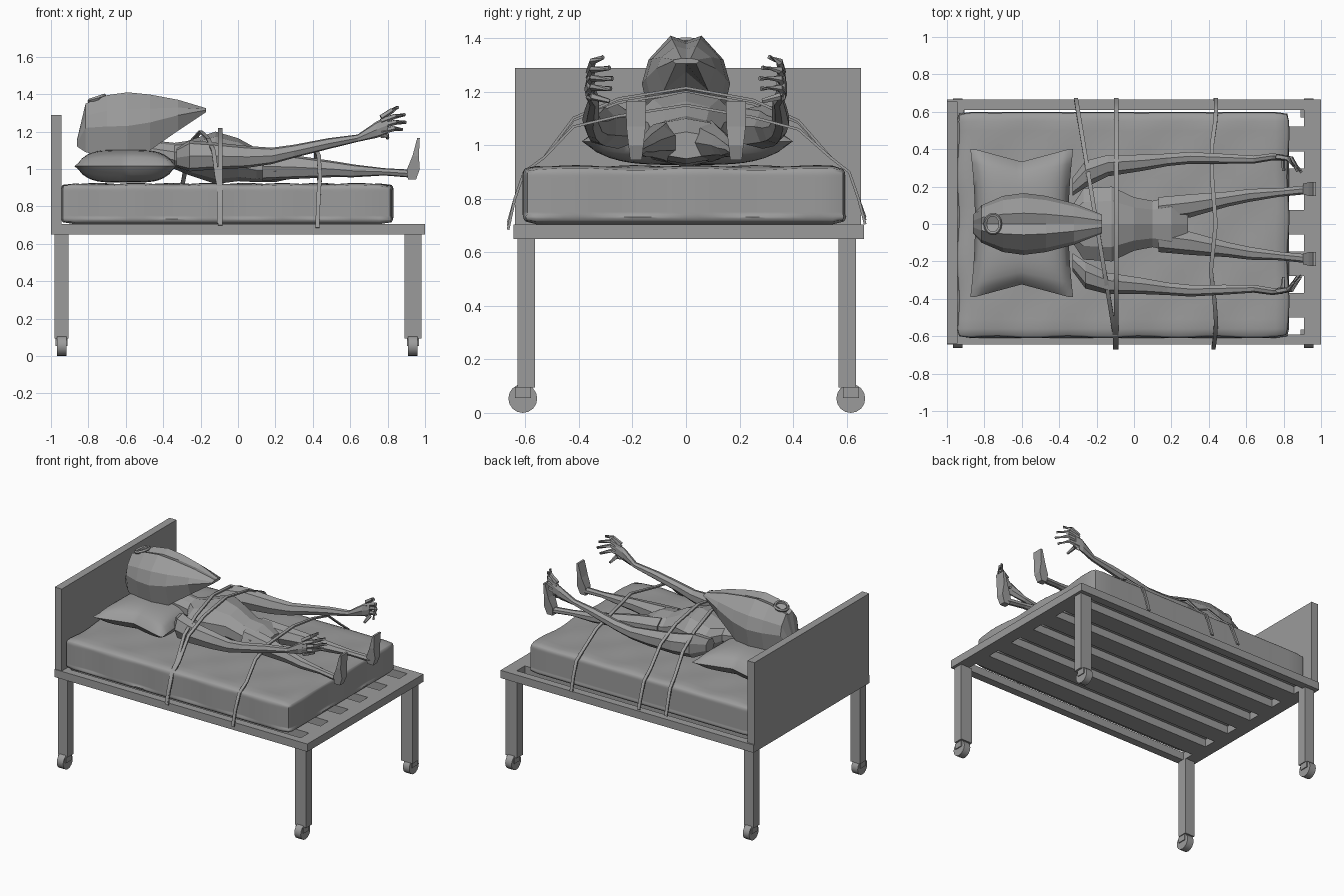
import bpy, bmesh, math
from mathutils import Vector

if "Cube" in bpy.data.objects:
    bpy.data.objects.remove(bpy.data.objects["Cube"])

grey = bpy.data.materials.new("plain grey")
grey.diffuse_color = (0.33, 0.33, 0.33, 1)
grey.use_nodes = True
grey.node_tree.nodes["Principled BSDF"].inputs["Base Color"].default_value = grey.diffuse_color


def finish(name, bm, smooth=None):
    bmesh.ops.recalc_face_normals(bm, faces=bm.faces)
    me = bpy.data.meshes.new(name)
    bm.to_mesh(me)
    bm.free()
    me.materials.append(grey)
    ob = bpy.data.objects.new(name, me)
    bpy.context.collection.objects.link(ob)
    if smooth:
        bpy.context.view_layer.objects.active = ob
        ob.select_set(True)
        bpy.ops.object.shade_smooth_by_angle(angle=math.radians(smooth))
        ob.select_set(False)
    return ob


def add_box(bm, x0, x1, y0, y1, z0, z1):
    vs = bmesh.ops.create_cube(bm, size=1)["verts"]
    for v in vs:
        v.co = ((x0 + x1) / 2 + v.co.x * (x1 - x0),
                (y0 + y1) / 2 + v.co.y * (y1 - y0),
                (z0 + z1) / 2 + v.co.z * (z1 - z0))


def box(name, *b):
    bm = bmesh.new()
    add_box(bm, *b)
    return finish(name, bm)


def skin(bm, rings):
    """Bridge equal-length closed rings and cap both ends."""
    loops = [[bm.verts.new(p) for p in r] for r in rings]
    n = len(loops[0])
    for a, b in zip(loops, loops[1:]):
        for i in range(n):
            bm.faces.new((a[i], a[(i + 1) % n], b[(i + 1) % n], b[i]))
    bm.faces.new(loops[0])
    bm.faces.new(loops[-1])


def limb(bm, pts, n=7):
    """Loft along x through (x, y, z, half width, half height)."""
    skin(bm, [[(x, y + w * math.cos(t), z + h * math.sin(t))
               for t in (2 * math.pi * (i + .5) / n for i in range(n))]
              for x, y, z, w, h in pts])


def rod(bm, path, radii, n=5):
    """Tapered tube following any path."""
    path = [Vector(p) for p in path]
    rings = []
    for i, p in enumerate(path):
        d = (path[min(i + 1, len(path) - 1)] - path[max(i - 1, 0)]).normalized()
        u = d.orthogonal().normalized()
        w = d.cross(u)
        rings.append([p + (u * math.cos(2 * math.pi * k / n) + w * math.sin(2 * math.pi * k / n)) * radii[i]
                      for k in range(n)])
    skin(bm, rings)


# bed frame: rim and lengthwise slats with six gaps
bm = bmesh.new()
Z = (0.65, 0.705)
add_box(bm, -1, -0.91, -0.645, 0.665, *Z)
add_box(bm, 0.91, 1, -0.645, 0.665, *Z)
edges = [-0.645]
for i in range(6):
    c = -0.545 + 0.222 * i
    edges += [c - 0.045, c + 0.045]
edges.append(0.665)
for a, b in zip(edges[::2], edges[1::2]):
    add_box(bm, -0.91, 0.91, a, b, *Z)
finish("bed_frame", bm)
box("headboard", -1, -0.945, -0.64, 0.655, 0.65, 1.29)

# legs with casters
for x0, x1, end in ((-0.98, -0.905, "head"), (0.89, 0.98, "foot")):
    for y, side in ((-0.597, "front"), (0.603, "back")):
        box(f"{end}_{side}_leg", x0, x1, y - 0.033, y + 0.033, 0.095, 0.65)
        cx, wy = (x0 + x1) / 2, y + math.copysign(0.013, y)
        bm = bmesh.new()
        add_box(bm, cx - 0.032, cx + 0.032, wy - 0.03, wy + 0.03, 0.055, 0.096)
        skin(bm, [[(x, wy + 0.054 * math.cos(k * math.pi / 8), 0.054 + 0.054 * math.sin(k * math.pi / 8))
                   for k in range(16)] for x in (cx - 0.025, cx + 0.025)])
        finish(f"{end}_{side}_caster", bm, 30)

# lumpy mattress
bm = bmesh.new()
bmesh.ops.create_cube(bm, size=1)
bmesh.ops.subdivide_edges(bm, edges=bm.edges[:], cuts=23, use_grid_fill=True)
H = Vector((0.888, 0.605, 0.11))
r = 0.035
for v in bm.verts:
    p = Vector(v.co[i] * 2 * H[i] for i in range(3))
    q = Vector(max(-(H[i] - r), min(H[i] - r, p[i])) for i in range(3))
    d = p - q
    p = q + d.normalized() * r if d.length else p
    lump = 0.006 * math.sin(p.x * 16) * math.sin(p.y * 14 + 1) - 0.005
    if p.z > -0.08:
        p += d.normalized() * lump
    v.co = p + Vector((-0.058, -0.005, 0.815))
finish("mattress", bm, 60)

# pillow: two bulging sheets meeting at a pinched seam
bm = bmesh.new()
N = 20
for s in (1, -1):
    g = []
    for i in range(N + 1):
        for j in range(N + 1):
            u, w = 2 * i / N - 1, 2 * j / N - 1
            puff = max(0, (1 - u ** 4) * (1 - w ** 4)) ** 0.6
            x = -0.6 + 0.275 * u * (1 - 0.09 * (1 - w * w))
            y = 0.005 + 0.395 * w * (1 - 0.17 * max(0, 1 - abs(u) * 1.1))
            g.append(bm.verts.new((x, y, 1.015 + s * 0.088 * puff)))
    for i in range(N):
        for j in range(N):
            k = i * (N + 1) + j
            bm.faces.new((g[k], g[k + 1], g[k + N + 2], g[k + N + 1]))
bmesh.ops.remove_doubles(bm, verts=bm.verts, dist=0.0005)
finish("pillow", bm, 60)

# faceted head with a hollow under its pointed front: x, half width, bottom, top, hollow
bm = bmesh.new()
head = [(-0.86, 0.05, 1.12, 1.16, 0), (-0.815, 0.10, 1.09, 1.35, 0), (-0.70, 0.15, 1.06, 1.395, 0),
        (-0.59, 0.165, 1.05, 1.41, 0), (-0.47, 0.15, 1.10, 1.398, 0.03), (-0.32, 0.11, 1.205, 1.37, 0.07),
        (-0.17, 0.05, 1.305, 1.325, 0)]
rings = []
for x, w, b, t, hol in head:
    h = t - b
    half = [(0.35 * w, t), (0.85 * w, b + 0.75 * h), (w, b + 0.5 * h), (0.75 * w, b)]
    rings.append([(x, 0, t - 0.06 * h)] + [(x, y, z) for y, z in half] + [(x, 0, b + hol)]
                 + [(x, -y, z) for y, z in half[::-1]])
skin(bm, rings)
finish("head", bm)

# oval ring on the crown
bm = bmesh.new()
R, S = 14, 5
vs = [[bm.verts.new((-0.755 + (0.04 + 0.01 * math.cos(b)) * math.cos(a),
                     (0.05 + 0.01 * math.cos(b)) * math.sin(a),
                     1.378 + 0.012 * math.sin(b) + 0.35 * 0.04 * math.cos(a)))
       for b in (2 * math.pi * j / S for j in range(S))] for a in (2 * math.pi * i / R for i in range(R))]
for i in range(R):
    for j in range(S):
        bm.faces.new((vs[i][j], vs[(i + 1) % R][j], vs[(i + 1) % R][(j + 1) % S], vs[i][(j + 1) % S]))
finish("crown_ring", bm)

# neck and torso
bm = bmesh.new()
limb(bm, [(-0.52, 0, 1.10, 0.08, 0.06), (-0.34, 0, 1.07, 0.085, 0.07), (-0.27, 0, 1.06, 0.2, 0.09),
          (-0.12, 0, 1.06, 0.21, 0.14), (0, 0, 1.05, 0.15, 0.115), (0.1, 0, 1.02, 0.13, 0.09),
          (0.2, 0, 1.015, 0.155, 0.085), (0.29, 0, 1.0, 0.1, 0.05)], 10)
finish("torso", bm)

for s, side in ((1, "left"), (-1, "right")):
    # leg and upright foot
    bm = bmesh.new()
    limb(bm, [(0.13, s * 0.08, 1.015, 0.07, 0.08), (0.3, s * 0.1, 1.01, 0.065, 0.065),
              (0.5, s * 0.135, 1.0, 0.042, 0.045), (0.62, s * 0.155, 0.99, 0.036, 0.035),
              (0.78, s * 0.17, 0.985, 0.024, 0.02), (0.93, s * 0.185, 0.975, 0.025, 0.022)])
    skin(bm, [[(x + dx * t, s * 0.187 + dy * w, z) for dx, dy in ((-1, -1), (1, -1), (1, 1), (-1, 1))]
              for z, x, t, w in ((0.945, 0.93, 0.022, 0.022), (1.0, 0.938, 0.034, 0.028),
                                 (1.07, 0.95, 0.017, 0.036), (1.165, 0.965, 0.007, 0.037))])
    finish(f"{side}_leg", bm)
    # arm
    bm = bmesh.new()
    limb(bm, [(-0.33, s * 0.2, 1.06, 0.05, 0.05), (-0.26, s * 0.27, 1.07, 0.075, 0.085),
              (-0.14, s * 0.315, 1.07, 0.06, 0.075), (0.05, s * 0.33, 1.065, 0.045, 0.06),
              (0.18, s * 0.345, 1.07, 0.035, 0.045), (0.3, s * 0.355, 1.095, 0.033, 0.036),
              (0.48, s * 0.35, 1.135, 0.028, 0.03), (0.64, s * 0.345, 1.165, 0.022, 0.02),
              (0.74, s * 0.36, 1.21, 0.02, 0.045), (0.80, s * 0.355, 1.235, 0.017, 0.05)])
    # fingers and thumb curl inward
    for z0, x1, z1, y1 in ((1.275, 0.855, 1.33, 0.31), (1.255, 0.89, 1.29, 0.285),
                           (1.23, 0.895, 1.25, 0.275), (1.2, 0.875, 1.212, 0.28), (1.18, 0.8, 1.165, 0.285)):
        rod(bm, [(0.765, s * 0.36, z0), ((0.79 + x1) / 2, s * 0.35, (z0 + z1) / 2 + 0.01), (x1, s * y1, z1)],
            (0.016, 0.014, 0.009))
    finish(f"{side}_arm", bm)


# flat straps hugging the bed, given by height over y and x drift
def strap(name, xs, peak, low):
    prof = [(-0.665, low), (-0.64, 0.80), (-0.605, 0.90), (-0.53, 0.955), (-0.42, (peak + 0.97) / 2 + 0.01),
            (-0.25, peak - 0.04), (0, peak), (0.25, peak - 0.045), (0.42, (peak + 0.97) / 2),
            (0.54, 0.955), (0.61, 0.90), (0.645, 0.80), (0.67, low + 0.02)]
    bm = bmesh.new()
    rings = []
    for i, (y, z) in enumerate(prof):
        x = xs(y)
        a, b = prof[max(i - 1, 0)], prof[min(i + 1, len(prof) - 1)]
        t = Vector((0, b[0] - a[0], b[1] - a[1])).normalized()
        nrm = Vector((0, -t.z, t.y)) * 0.005
        c = Vector((x, y, z))
        w = Vector((0.011, 0, 0))
        rings.append([c - w - nrm, c + w - nrm, c + w + nrm, c - w + nrm])
    skin(bm, rings)
    finish(name, bm, 40)


strap("chest_strap", lambda y: -0.095, 1.215, 0.7)
strap("diagonal_strap", lambda y: -0.2 - 0.165 * y if y > -0.6 else -0.1, 1.20, 0.71)
strap("leg_strap", lambda y: 0.425 + 0.014 * math.sin(y * 11 + 1), 1.15, 0.685)
